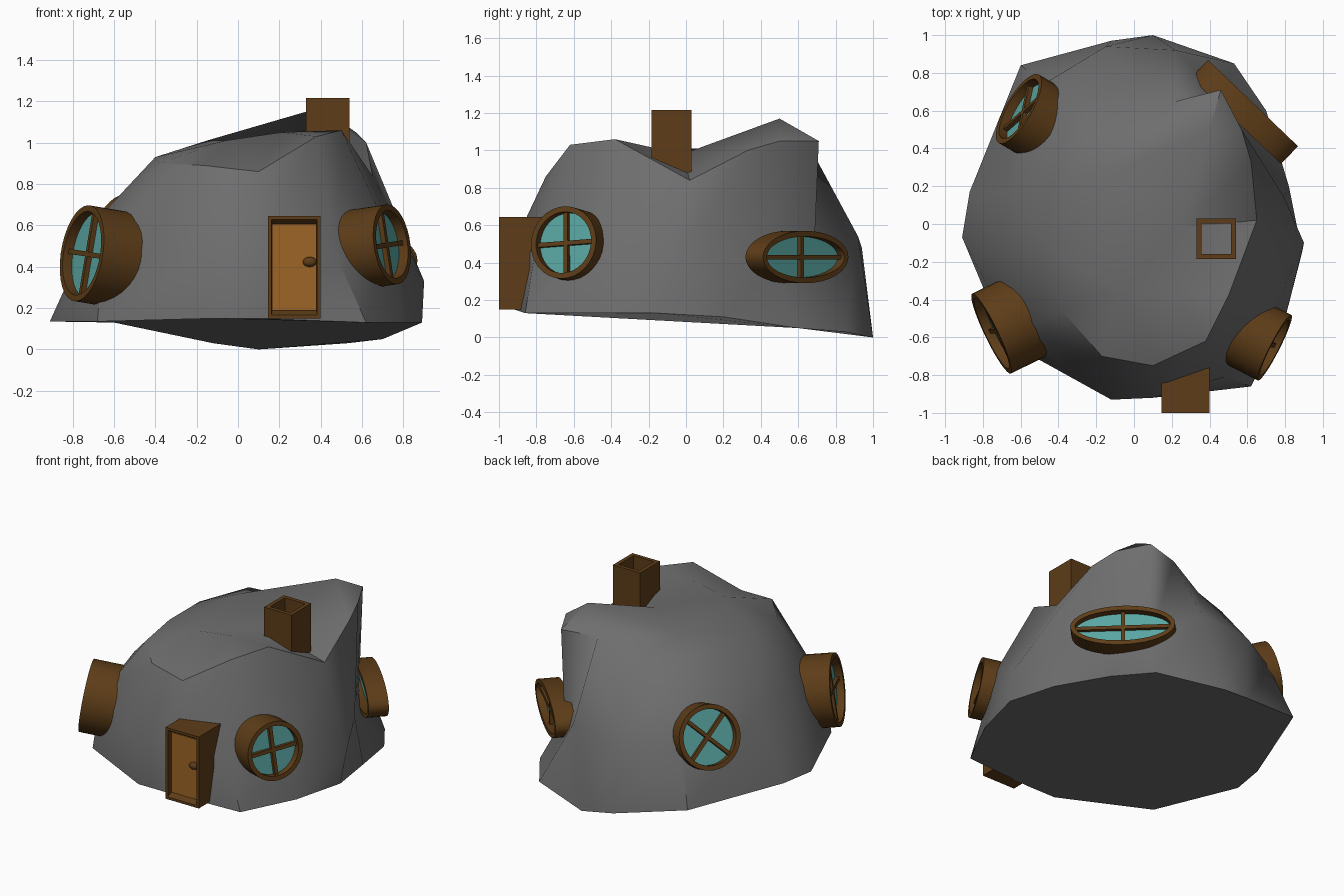
import bpy, bmesh, math
from mathutils import Vector, Matrix
from mathutils.geometry import delaunay_2d_cdt

if "Cube" in bpy.data.objects:
    bpy.data.objects.remove(bpy.data.objects["Cube"])


def material(name, color):
    m = bpy.data.materials.new(name)
    m.diffuse_color = (*color, 1)
    m.use_nodes = True
    m.node_tree.nodes["Principled BSDF"].inputs["Base Color"].default_value = m.diffuse_color
    return m


ROCK = material("rock", (0.155, 0.155, 0.155))
WOOD = material("wood", (0.11, 0.046, 0.009))
DOOR = material("door_wood", (0.34, 0.13, 0.02))
GLASS = material("glass", (0.10, 0.38, 0.36))


def finish(name, bm, mat=None, smooth=None):
    bmesh.ops.recalc_face_normals(bm, faces=bm.faces[:])
    me = bpy.data.meshes.new(name)
    bm.to_mesh(me)
    bm.free()
    ob = bpy.data.objects.new(name, me)
    bpy.context.collection.objects.link(ob)
    if mat:
        me.materials.append(mat)
    if smooth:
        bpy.ops.object.select_all(action='DESELECT')
        ob.select_set(True)
        bpy.context.view_layer.objects.active = ob
        bpy.ops.object.shade_smooth_by_angle(angle=math.radians(smooth))
    return ob


def add_box(bm, lo, hi, matrix=Matrix()):
    lo, hi = Vector(lo), Vector(hi)
    mid, size = (lo + hi) / 2, hi - lo
    bmesh.ops.create_cube(bm, size=1, matrix=matrix @ Matrix.Translation(mid) @ Matrix.Diagonal((*size, 1)))


def recess_box(name, lo, hi, axis, border, depth, taper=(1, 1, 1)):
    # box with one face inset and pushed inwards, optionally narrowing
    bm = bmesh.new()
    add_box(bm, lo, hi)
    bm.normal_update()
    axis = Vector(axis)
    face = max(bm.faces, key=lambda f: f.normal.dot(axis))
    bmesh.ops.inset_region(bm, faces=[face], thickness=border)
    inner = bmesh.ops.extrude_discrete_faces(bm, faces=[face])["faces"][0]
    mid = inner.calc_center_median()
    bmesh.ops.scale(bm, vec=taper, space=Matrix.Translation(-mid), verts=inner.verts[:])
    bmesh.ops.translate(bm, vec=-axis * depth, verts=inner.verts[:])
    return finish(name, bm, WOOD)


# boulder body: columns of base, middle and crown points, counter-clockwise from the front
COLUMNS = [
    ((-.12, -.92, .15), (-.12, -.93, .45), (-.17, -.70, .89)),
    ((.10, -.92, .15), (.10, -.92, .50), (.10, -.75, .86)),
    ((.62, -.86, .13), (.48, -.81, .44), (.38, -.62, 1.03)),
    ((.80, -.50, .13), (.74, -.46, .55), (.50, -.38, 1.06)),
    ((.89, -.15, .13), (.90, -.10, .33), (.65, .02, .84)),
    ((.82, .20, .11), (.79, .15, .45), (.62, .33, 1.0)),
    ((.70, .60, .05), (.58, .46, .36), (.57, .50, 1.05)),
    ((.53, .85, .03), (.45, .68, .33), (.46, .71, 1.05)),
    ((.10, 1.0, .00), (.22, .92, .54), (.22, .65, 1.04)),
    ((-.12, .97, .03), (-.15, .94, .48), (.06, .70, .85)),
    ((-.60, .84, .13), (-.48, .74, .50), (-.28, .52, .92)),
    ((-.87, .17, .135), (-.67, .17, .63), (-.40, .15, .93)),
    ((-.91, -.07, .135), (-.69, -.15, .62), (-.40, -.18, .93)),
    ((-.68, -.62, .135), (-.65, -.57, .50), (-.38, -.46, .90)),
]
SUMMIT = [(.40, .50, 1.17), (.25, -.02, .98), (-.15, .27, 1.01), (-.06, -.35, 1.01), (.21, -.36, 1.05)]

bm = bmesh.new()
rings = [[bm.verts.new(c[k]) for c in COLUMNS] for k in range(3)]
n = len(COLUMNS)
for low, high in zip(rings, rings[1:]):
    for i in range(n):
        j = (i + 1) % n
        bm.faces.new((low[i], low[j], high[j], high[i]))
bm.faces.new(rings[0][::-1])
# crown surface triangulated in plan
top = rings[2] + [bm.verts.new(p) for p in SUMMIT]
edges = [(i, (i + 1) % n) for i in range(n)]
tris = delaunay_2d_cdt([v.co.xy for v in top], edges, [], 1, 1e-5)[2]
for t in tris:
    bm.faces.new([top[i] for i in t])
finish("boulder_body", bm, ROCK, 40)


def window(name, centre, normal, rx, ry, depth, roll=0):
    z = Vector(normal).normalized()
    x = Vector((0, 0, 1)).cross(z).normalized()
    y = z.cross(x)
    m = Matrix.Translation(centre) @ Matrix((x, y, z)).transposed().to_4x4()
    wall, recess, seg = 0.03, 0.05, 32

    def ring(bm, inset, h):
        return [bm.verts.new(m @ Vector(((rx - inset) * math.cos(a), (ry - inset) * math.sin(a), h)))
                for a in (2 * math.pi * i / seg for i in range(seg))]

    # rim
    bm = bmesh.new()
    loops = [ring(bm, i, h) for i, h in ((wall, 0), (0, 0), (0, -depth), (wall, -depth))]
    for a, b in zip(loops, loops[1:] + loops[:1]):
        for i in range(seg):
            j = (i + 1) % seg
            bm.faces.new((a[i], a[j], b[j], b[i]))
    finish(name + "_rim", bm, WOOD, 35)
    # pane
    bm = bmesh.new()
    front, back = ring(bm, wall * .8, -recess), ring(bm, wall * .8, -recess - .02)
    bm.faces.new(front)
    bm.faces.new(back[::-1])
    for i in range(seg):
        j = (i + 1) % seg
        bm.faces.new((front[i], back[i], back[j], front[j]))
    finish(name + "_pane", bm, GLASS)
    # crossed bars
    bm = bmesh.new()
    turn = m @ Matrix.Rotation(math.radians(roll), 4, 'Z')
    w = .012
    add_box(bm, (-rx + .02, -w, -recess - .005), (rx - .02, w, -recess + .025), turn)
    add_box(bm, (-w, -ry + .02, -recess - .005), (w, ry - .02, -recess + .025), turn)
    finish(name + "_bars", bm, WOOD)


window("front_right_window", (.745, -.655, .508), (.88, -.45, .13), .195, .195, .22, 4)
window("front_left_window", (-.755, -.58, .465), (-.89, -.43, .15), .235, .235, .24, -4)
window("back_left_window", (-.61, .61, .55), (-.82, .48, .33), .21, .21, .28, 45)
window("back_right_window", (.63, .64, .43), (.69, .72, 0), .33, .14, .13)

# door frame, panel and knob
recess_box("door_frame", (.145, -1.0, .15), (.40, -.72, .645), (0, -1, 0), .024, .035, (.97, 1, .91))
bm = bmesh.new()
add_box(bm, (.168, -.97, .19), (.377, -.95, .605))
finish("door_panel", bm, DOOR)
bm = bmesh.new()
bmesh.ops.create_uvsphere(bm, u_segments=16, v_segments=10, radius=1, matrix=Matrix.Translation(
    (.347, -.978, .423)) @ Matrix.Diagonal((.034, .022, .024, 1)))
finish("door_knob", bm, WOOD, 60)

# chimney
recess_box("chimney", (.33, -.185, .80), (.54, .03, 1.215), (0, 0, 1), .038, .4)
